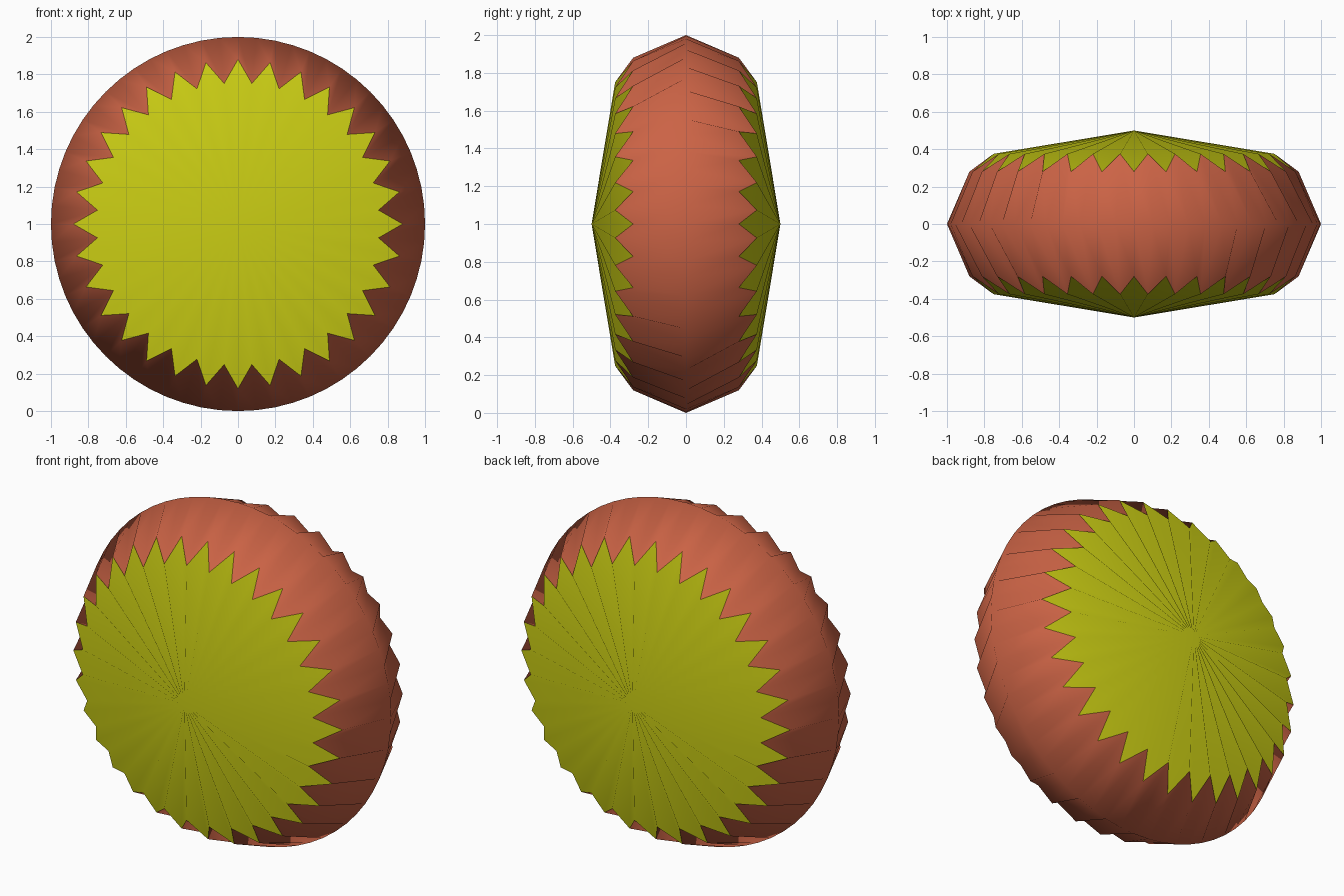
import bpy, bmesh
from math import sin, cos, pi

if "Cube" in bpy.data.objects:
    bpy.data.objects.remove(bpy.data.objects["Cube"])

TEETH = 32
N = TEETH * 2
TIP = (0.88, 0.28)      # radius, depth of each tooth point
NOTCH = (0.755, 0.375)  # radius, depth of each notch between teeth
APEX = 0.5


def material(name, color):
    m = bpy.data.materials.new(name)
    m.diffuse_color = color
    m.use_nodes = True
    m.node_tree.nodes["Principled BSDF"].inputs["Base Color"].default_value = m.diffuse_color
    return m


def point(i, radius, y):
    a = pi / 2 + 2 * pi * i / N
    return (radius * cos(a), y, 1 + radius * sin(a))


def tooth_ring(bm, side):
    ring = []
    for i in range(N):
        r, y = TIP if i % 2 == 0 else NOTCH
        ring.append(bm.verts.new(point(i, r, side * y)))
    return ring


def finish(bm, name, mat):
    bmesh.ops.recalc_face_normals(bm, faces=bm.faces)
    me = bpy.data.meshes.new(name)
    bm.to_mesh(me)
    bm.free()
    for p in me.polygons:
        p.use_smooth = True
    me.materials.append(mat)
    ob = bpy.data.objects.new(name, me)
    bpy.context.collection.objects.link(ob)
    return ob


red = material("terracotta", (0.6, 0.125, 0.06, 1))
yellow = material("yellow", (0.6, 0.62, 0.007, 1))

# Fluted outer shell: front teeth -> rim -> back teeth
bm = bmesh.new()
front = tooth_ring(bm, -1)
rim = [bm.verts.new(point(i, 1, 0)) for i in range(N)]
back = tooth_ring(bm, 1)
for a, b in ((front, rim), (rim, back)):
    for i in range(N):
        j = (i + 1) % N
        bm.faces.new((a[i], a[j], b[j], b[i]))
finish(bm, "outer_shell", red)

# Pleated star caps, front and back
for name, side in (("front_cap", -1), ("back_cap", 1)):
    bm = bmesh.new()
    ring = tooth_ring(bm, side)
    apex = bm.verts.new((0, side * APEX, 1))
    for i in range(N):
        bm.faces.new((apex, ring[i], ring[(i + 1) % N]))
    bmesh.ops.recalc_face_normals(bm, faces=bm.faces)
    bm.normal_update()
    # open fans: make sure they face outward
    if bm.faces[:][0].normal.y * side < 0:
        bmesh.ops.reverse_faces(bm, faces=bm.faces)
    me = bpy.data.meshes.new(name)
    bm.to_mesh(me)
    bm.free()
    for p in me.polygons:
        p.use_smooth = True
    me.materials.append(yellow)
    bpy.context.collection.objects.link(bpy.data.objects.new(name, me))
